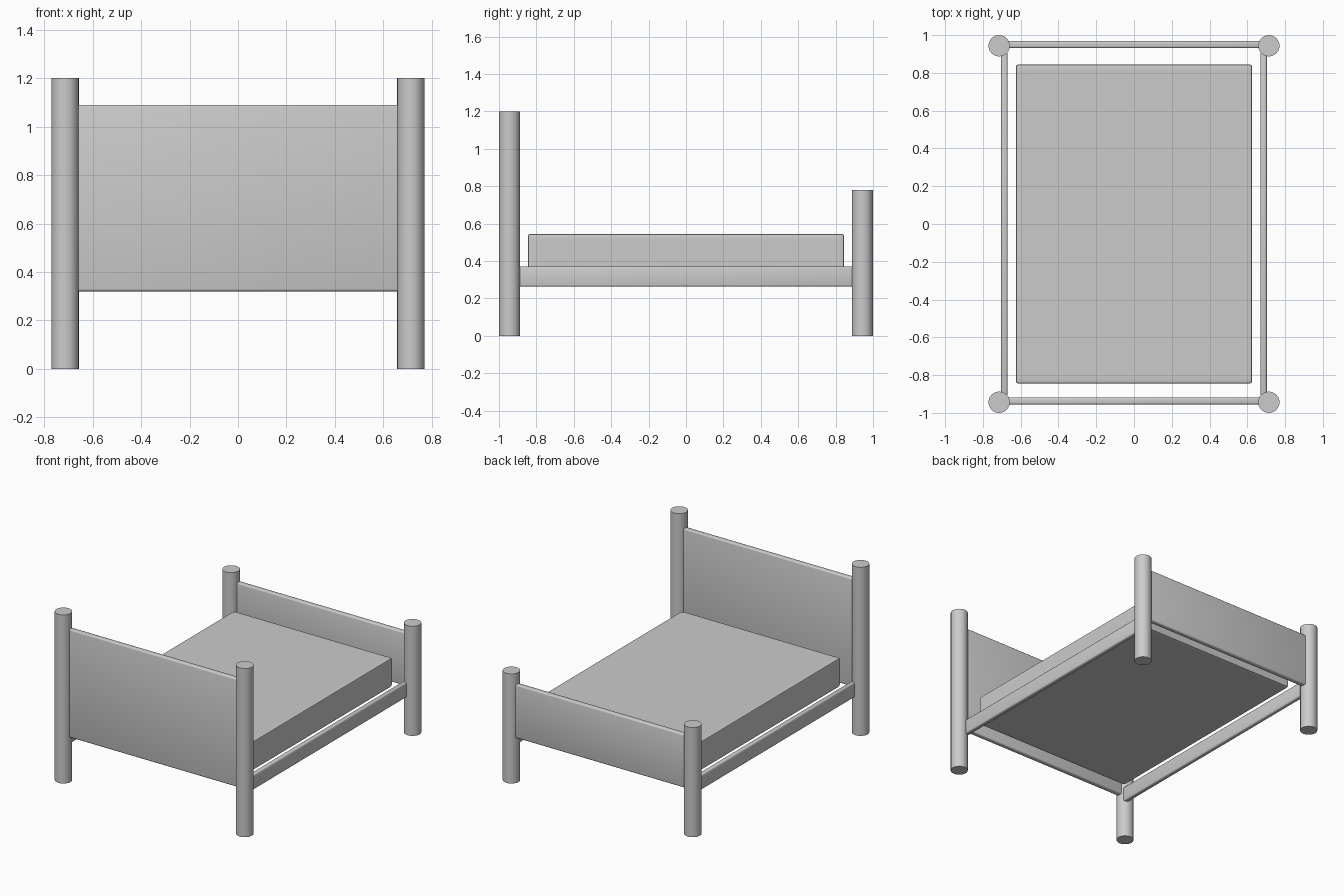
import bpy, math

if "Cube" in bpy.data.objects:
    bpy.data.objects.remove(bpy.data.objects["Cube"])

POST_R = 0.0565
POST_X, POST_Y = 0.714, 0.9435


def box(name, x, y, z, bevel, segments=3, profile=0.5):
    """Bevelled box from (min, max) ranges."""
    bpy.ops.mesh.primitive_cube_add(size=1, location=[(r[0] + r[1]) / 2 for r in (x, y, z)])
    ob = bpy.context.object
    ob.name = name
    ob.scale = [r[1] - r[0] for r in (x, y, z)]
    bpy.ops.object.transform_apply(location=False, rotation=False, scale=True)
    mod = ob.modifiers.new("rounded_edges", 'BEVEL')
    mod.width, mod.segments, mod.profile = bevel, segments, profile
    bpy.ops.object.modifier_apply(modifier=mod.name)
    bpy.ops.object.shade_smooth_by_angle(angle=math.radians(35))
    return ob


def post(name, x, y, height):
    bpy.ops.mesh.primitive_cylinder_add(vertices=24, radius=POST_R, depth=height,
                                        location=(x, y, height / 2))
    bpy.context.object.name = name
    bpy.ops.object.shade_smooth_by_angle(angle=math.radians(30))


# Round corner posts and side rails
for side, s in (("left", -1), ("right", 1)):
    post(f"head_post_{side}", s * POST_X, -POST_Y, 1.2)
    post(f"foot_post_{side}", s * POST_X, POST_Y, 0.78)
    rail_x = sorted((s * 0.669, s * 0.703))
    box(f"side_rail_{side}", rail_x, (-0.91, 0.91), (0.263, 0.37), 0.01)

# Headboard and footboard panels between the posts
box("headboard", (-0.68, 0.68), (-0.956, -0.918), (0.32, 1.09), 0.01)
box("footboard", (-0.68, 0.68), (0.931, 0.969), (0.32, 0.70), 0.01)

# Mattress with tight, squarish rounded edges
box("mattress", (-0.625, 0.625), (-0.845, 0.845), (0.34, 0.545), 0.03, 4, 0.8)
